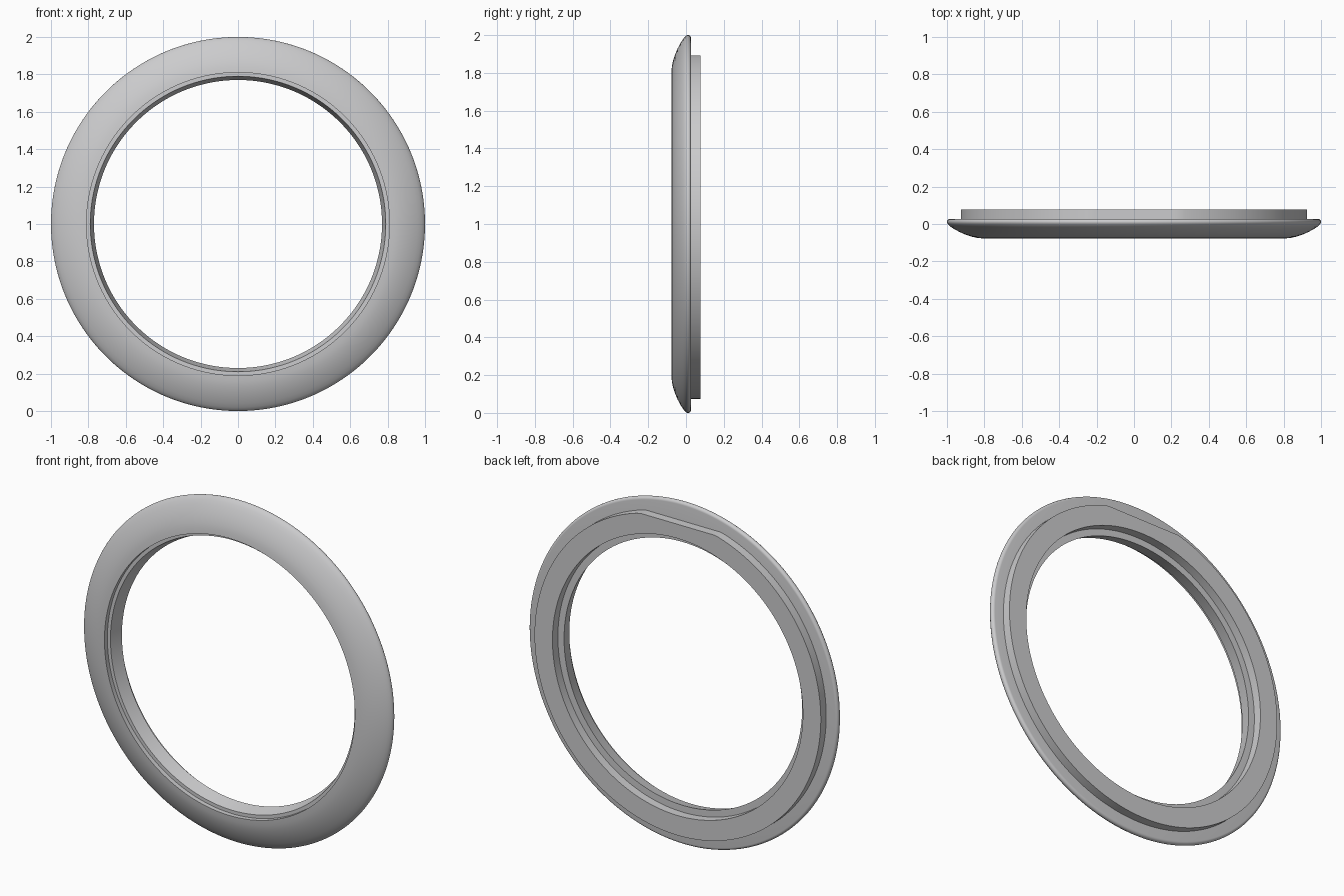
import bpy, bmesh, math

if "Cube" in bpy.data.objects:
    bpy.data.objects.remove(bpy.data.objects["Cube"])

SEG = 192          # steps around the ring
CENTRE_Z = 1.0

grey = bpy.data.materials.new("light_grey")
grey.diffuse_color = (0.6, 0.6, 0.61, 1)
grey.use_nodes = True
grey.node_tree.nodes["Principled BSDF"].inputs["Base Color"].default_value = grey.diffuse_color


def revolve(name, profile, flat_top=None):
    """Spin a closed (radius, y) profile about the y axis; optionally trim the top flat."""
    bm = bmesh.new()
    rings = []
    for i in range(SEG):
        a = 2 * math.pi * i / SEG
        ring = []
        for r, y in profile:
            z = r * math.sin(a)
            if flat_top is not None:
                z = min(z, flat_top)
            ring.append(bm.verts.new((r * math.cos(a), y, z + CENTRE_Z)))
        rings.append(ring)
    n = len(profile)
    for i in range(SEG):
        a, b = rings[i], rings[(i + 1) % SEG]
        for j in range(n):
            k = (j + 1) % n
            bm.faces.new((a[j], b[j], b[k], a[k]))
    bmesh.ops.recalc_face_normals(bm, faces=bm.faces)
    mesh = bpy.data.meshes.new(name)
    bm.to_mesh(mesh)
    bm.free()
    mesh.materials.append(grey)
    ob = bpy.data.objects.new(name, mesh)
    bpy.context.collection.objects.link(ob)
    bpy.ops.object.select_all(action='DESELECT')
    ob.select_set(True)
    bpy.context.view_layer.objects.active = ob
    bpy.ops.object.shade_smooth_by_angle(angle=math.radians(30))
    return ob


# Front bezel: stepped, tapered bore and a domed face rolling into a rounded rim
bezel = [(0.77, 0.027), (0.79, -0.05), (0.81, -0.05), (0.81, -0.077)]
bezel += [(0.84, -0.074), (0.87, -0.067), (0.90, -0.057), (0.93, -0.044),
          (0.96, -0.028), (0.98, -0.015), (0.992, -0.005)]
for k in range(7):
    t = math.radians(-35 + 125 * k / 6)
    bezel.append((0.984 + 0.016 * math.cos(t), 0.011 + 0.016 * math.sin(t)))
revolve("front_bezel", bezel)

# Back plate: plain ring with a flat cut across the top
revolve("back_plate",
        [(0.81, 0.027), (0.926, 0.027), (0.926, 0.077), (0.81, 0.077)],
        flat_top=0.893)
